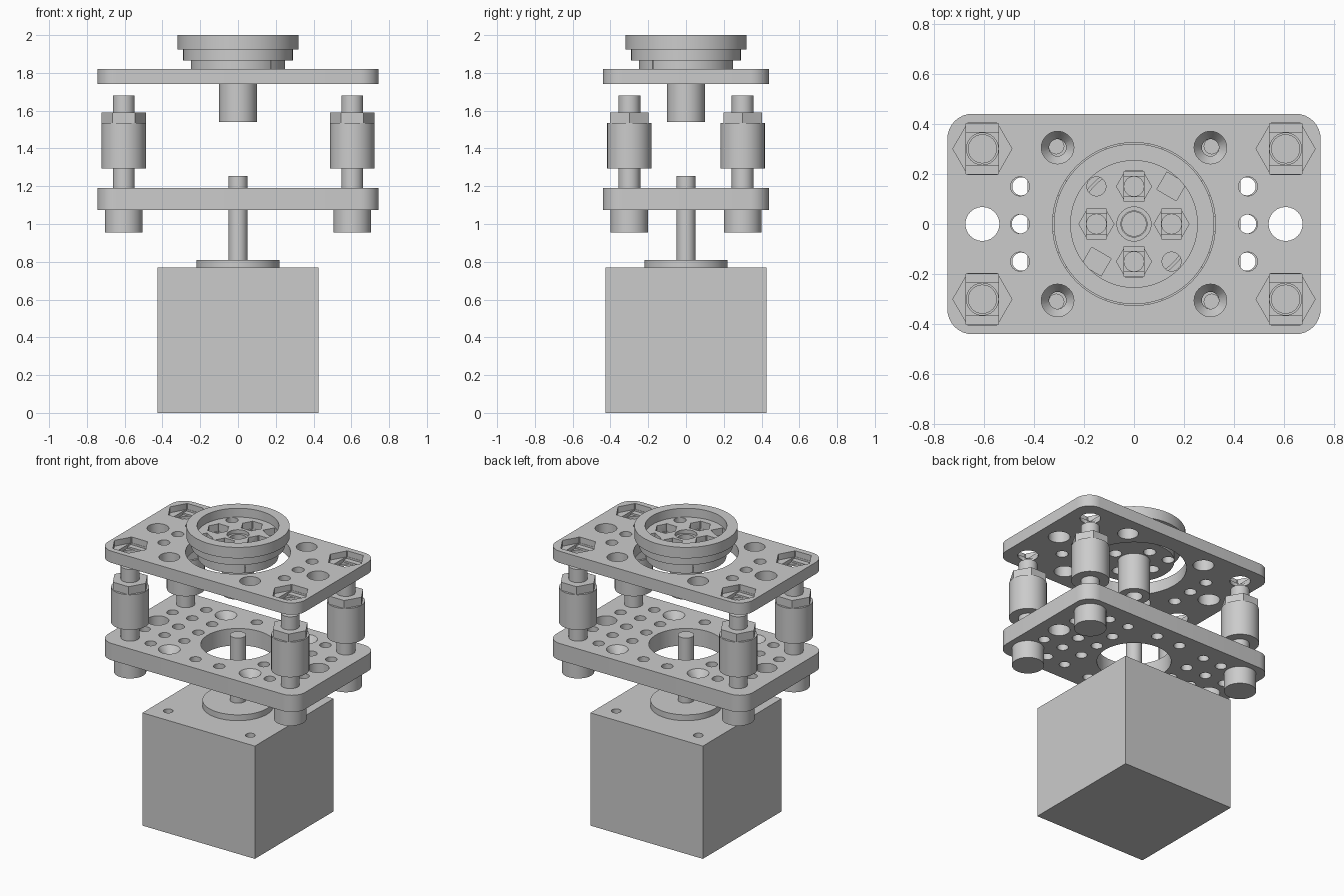
import bpy, bmesh, math
from mathutils import Matrix

cube = bpy.data.objects.get("Cube")
if cube:
    bpy.data.objects.remove(cube, do_unlink=True)

grey = bpy.data.materials.new("plain grey")
grey.use_nodes = True
colour = (0.6, 0.6, 0.6, 1)
grey.diffuse_color = colour
grey.node_tree.nodes["Principled BSDF"].inputs["Base Color"].default_value = colour

scene_col = bpy.context.scene.collection
cutter_col = bpy.data.collections.new("cutters")
scene_col.children.link(cutter_col)


def finish(name, bm, col=scene_col):
    mesh = bpy.data.meshes.new(name)
    bmesh.ops.recalc_face_normals(bm, faces=bm.faces)
    bm.to_mesh(mesh)
    bm.free()
    mesh.materials.append(grey)
    obj = bpy.data.objects.new(name, mesh)
    col.objects.link(obj)
    obj.hide_render = col is cutter_col
    return obj


def lathe(name, profile, x=0, y=0, sides=48, col=scene_col):
    """Revolve (radius, z) points that start and end on the axis."""
    bm = bmesh.new()
    verts = [bm.verts.new((r, 0, z)) for r, z in profile]
    edges = [bm.edges.new(pair) for pair in zip(verts, verts[1:])]
    bmesh.ops.spin(bm, geom=verts + edges, axis=(0, 0, 1), cent=(0, 0, 0),
                   angle=math.tau, steps=sides)
    bmesh.ops.remove_doubles(bm, verts=bm.verts, dist=0.0002)
    bmesh.ops.translate(bm, verts=bm.verts, vec=(x, y, 0))
    return finish(name, bm, col)


def rod(name, x, y, r, z0, z1, sides=32, col=scene_col, top=None):
    """Cylinder, cone or hexagonal prism; its first corner points along x."""
    return lathe(name, [(0, z0), (r, z0), (r if top is None else top, z1), (0, z1)],
                 x, y, sides, col)


def box(name, x, y, sx, sy, z0, z1, turn=0, col=scene_col):
    bm = bmesh.new()
    place = (Matrix.Translation((x, y, (z0 + z1) / 2)) @ Matrix.Rotation(turn, 4, "Z")
             @ Matrix.Diagonal((sx, sy, z1 - z0, 1)))
    bmesh.ops.create_cube(bm, size=1, matrix=place)
    return finish(name, bm, col)


def plate(name, z0, z1, half_x=0.745, half_y=0.44, r=0.1, steps=8):
    bm = bmesh.new()
    verts = []
    for k, (sx, sy) in enumerate([(1, 1), (-1, 1), (-1, -1), (1, -1)]):
        for i in range(steps + 1):
            a = (k + i / steps) * math.pi / 2
            verts.append(bm.verts.new((sx * (half_x - r) + r * math.cos(a),
                                       sy * (half_y - r) + r * math.sin(a), z0)))
    face = bm.faces.new(verts)
    made = bmesh.ops.extrude_face_region(bm, geom=[face])["geom"]
    bmesh.ops.translate(bm, vec=(0, 0, z1 - z0),
                        verts=[v for v in made if isinstance(v, bmesh.types.BMVert)])
    return finish(name, bm)


def drill(x, y, r, z0, z1, sides=24, top=None):
    rod("cutter", x, y, r, z0, z1, sides, cutter_col, top)


def nut_pocket(x, y, r, bore, z_top, depth, z_bottom):
    """Hexagon pocket, two stepped layers, then a through bore."""
    up, step = z_top + 0.02, 0.012
    drill(x, y, r, z_top - depth, up, 6)
    box("cutter", x, y, bore * 1.9, r * 1.7, z_top - depth - step, up, 0, cutter_col)
    box("cutter", x, y, bore * 1.9, bore * 1.9, z_top - depth - 2 * step, up, 0, cutter_col)
    drill(x, y, bore * 0.94, z_bottom - 0.02, up)


def cut(obj):
    mod = obj.modifiers.new("holes", "BOOLEAN")
    mod.operation, mod.solver = "DIFFERENCE", "EXACT"
    mod.operand_type, mod.collection = "COLLECTION", cutter_col
    bpy.context.view_layer.objects.active = obj
    bpy.ops.object.modifier_apply(modifier=mod.name)
    for helper in list(cutter_col.objects):
        bpy.data.objects.remove(helper, do_unlink=True)


signs = [(sx, sy) for sx in (-1, 1) for sy in (-1, 1)]
post_x, post_y, screw = 0.605, 0.3, 0.305

# Motor with mounting holes, pilot boss and shaft
motor = box("motor_body", 0, 0, 0.85, 0.85, 0, 0.77)
for sx, sy in signs:
    drill(sx * 0.31, sy * 0.31, 0.03, 0.67, 0.8)
cut(motor)
rod("motor_boss", 0, 0, 0.22, 0.77, 0.81, 64)
rod("motor_shaft", 0, 0, 0.05, 0.81, 1.255)

# Lower plate: centre opening, countersunk screws and a grid of small holes
low, high = 1.075, 1.19
lower = plate("lower_plate", low, high)
drill(0, 0, 0.23, low - 0.02, high + 0.02, 64)
for sx, sy in signs:
    drill(sx * screw, sy * screw, 0.034, low - 0.02, high + 0.02)
    drill(sx * screw, sy * screw, 0.03, high - 0.055, high + 0.01, 24, 0.075)
    for x, y in [(0.45, 0.15), (0.6, 0.15), (0.3, 0.15), (0.45, 0.3), (0.09, 0.33)]:
        drill(sx * x, sy * y, 0.036, low - 0.02, high + 0.02)
for sx in (-1, 1):
    for x, r in [(post_x, 0.068), (0.45, 0.038), (0.3, 0.036)]:
        drill(sx * x, 0, r, low - 0.02, high + 0.02)
cut(lower)

# Upper plate: large opening, nut pockets at the corners and round holes
low, high = 1.74, 1.82
upper = plate("upper_plate", low, high)
drill(0, 0, 0.325, low - 0.02, high + 0.02, 64)
for sx, sy in signs:
    nut_pocket(sx * post_x, sy * post_y, 0.118, 0.068, high, 0.04, low)
    drill(sx * screw, sy * screw, 0.065, low - 0.02, high + 0.02)
    drill(sx * 0.455, sy * 0.15, 0.038, low - 0.02, high + 0.02)
for sx in (-1, 1):
    drill(sx * post_x, 0, 0.068, low - 0.02, high + 0.02)
    drill(sx * 0.455, 0, 0.038, low - 0.02, high + 0.02)
cut(upper)

# Four corner posts: bolt, head, spacer sleeve and nut
for sx, sy in signs:
    name = ("left" if sx > 0 else "right") + ("_back" if sy > 0 else "_front")
    x, y = sx * post_x, sy * post_y
    rod(name + "_bolt_head", x, y, 0.1, 0.955, 1.075)
    rod(name + "_bolt", x, y, 0.058, 1.075, 1.68)
    rod(name + "_spacer", x, y, 0.118, 1.295, 1.535)
    rod(name + "_nut", x, y, 0.118, 1.535, 1.59, 6)

# Stepped output hub with a recessed face and a lower sleeve
floor, base = 1.94, 1.79
hub = lathe("output_hub", [(0, 1.54), (0.1, 1.54), (0.1, base), (0.25, base),
                           (0.25, 1.865), (0.29, 1.865), (0.29, 1.925), (0.32, 1.925),
                           (0.32, 2), (0.253, 2), (0.253, floor), (0, floor)], sides=64)
drill(0, 0, 0.052, 1.5, floor + 0.02, 32)
drill(0, 0, 0.068, floor - 0.025, floor + 0.02, 32)
for sign in (-1, 1):
    nut_pocket(sign * 0.15, 0, 0.07, 0.042, floor, 0.05, base)
    nut_pocket(0, sign * 0.15, 0.07, 0.042, floor, 0.05, base)
    drill(sign * 0.15, -sign * 0.15, 0.038, base - 0.02, floor + 0.02)
    box("cutter", sign * 0.15, sign * 0.15, 0.09, 0.08, floor - 0.06, floor + 0.02,
        -math.pi / 6, cutter_col)
cut(hub)

bpy.data.collections.remove(cutter_col)

# Smooth round walls, keep edges crisp
bpy.ops.object.select_all(action="DESELECT")
for obj in scene_col.objects:
    if obj.type == "MESH":
        obj.select_set(True)
        bpy.context.view_layer.objects.active = obj
bpy.ops.object.shade_smooth_by_angle(angle=math.radians(30))
